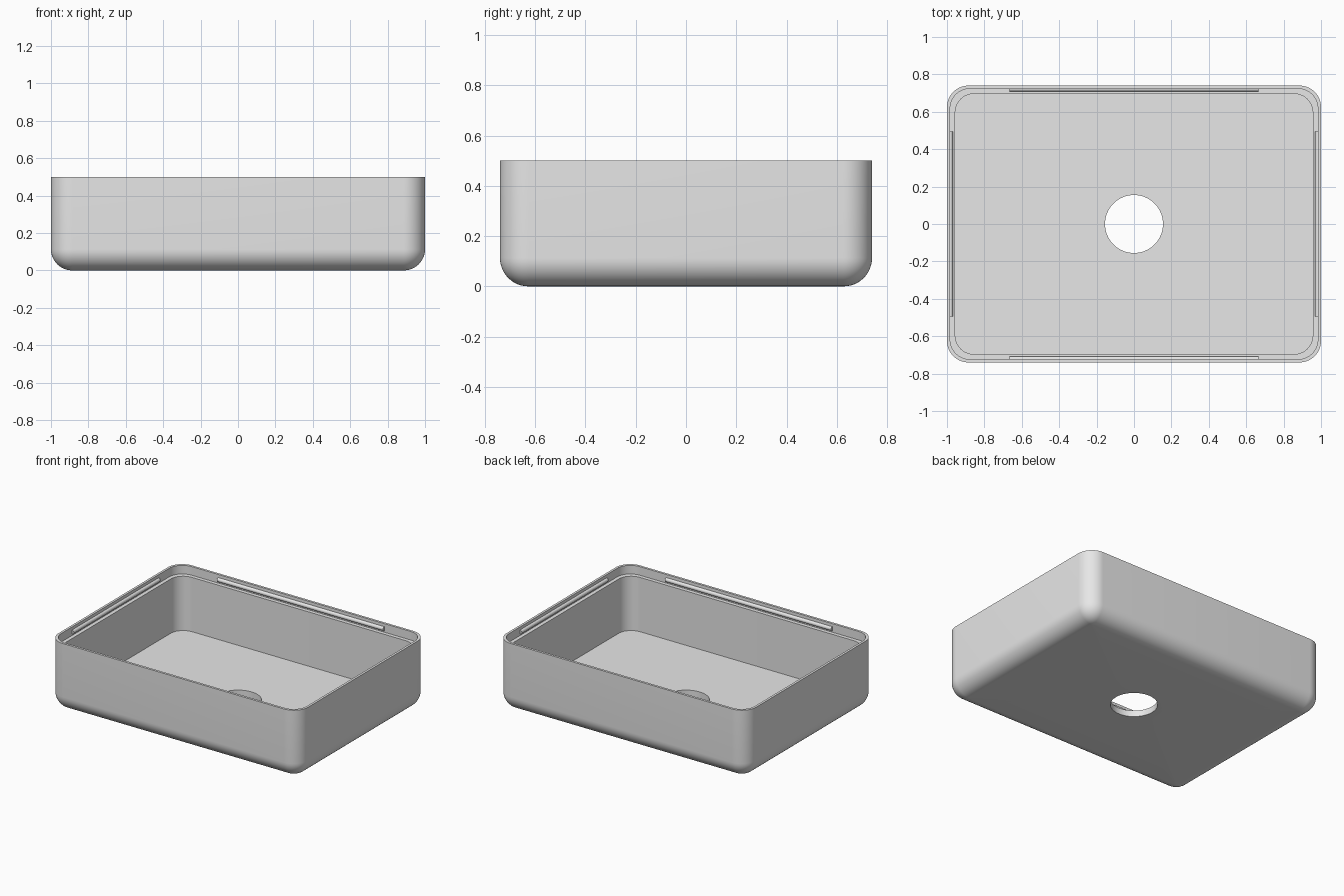
import bpy, bmesh
from math import sin, cos, pi

cube = bpy.data.objects.get("Cube")
if cube:
    bpy.data.objects.remove(cube, do_unlink=True)

HX, HY, HEIGHT = 1.0, 0.74, 0.5      # outer half sizes and height
CORNER, FILLET = 0.115, 0.113        # vertical corner and bottom edge radii
LIP, WALL = 0.017, 0.044             # rim and wall thickness
LEDGE_Z, FLOOR_Z = 0.438, 0.045
HOLE_R = 0.155
STEPS = 14                           # segments per rounded corner
COUNT = 4 * (STEPS + 1)

grey = bpy.data.materials.new("plain grey")
grey.use_nodes = True
grey.diffuse_color = (0.8, 0.8, 0.8, 1)
grey.node_tree.nodes["Principled BSDF"].inputs["Base Color"].default_value = (0.8, 0.8, 0.8, 1)


def rounded_ring(inset, radius, z):
    """Rounded rectangle, inset from the outer walls."""
    pts = []
    for q, (sx, sy) in enumerate([(1, 1), (-1, 1), (-1, -1), (1, -1)]):
        cx, cy = sx * (HX - inset - radius), sy * (HY - inset - radius)
        for j in range(STEPS + 1):
            a = (q + j / STEPS) * pi / 2
            pts.append((cx + radius * cos(a), cy + radius * sin(a), z))
    return pts


def circle_ring(radius, z):
    angles = [(i + 0.5) / COUNT * 2 * pi for i in range(COUNT)]
    return [(radius * cos(a), radius * sin(a), z) for a in angles]


def finish(obj, angle=35):
    obj.data.materials.append(grey)
    bpy.ops.object.select_all(action='DESELECT')
    obj.select_set(True)
    bpy.context.view_layer.objects.active = obj
    bpy.ops.object.shade_smooth_by_angle(angle=angle * pi / 180)


# Tray: rings run from the drain hole, under the base, up the outside and back inside
rings = [circle_ring(HOLE_R, 0)]
for i in range(13):
    a = i / 12 * pi / 2
    inset = FILLET * (1 - sin(a))
    rings.append(rounded_ring(inset, CORNER - inset, FILLET * (1 - cos(a))))
rings += [
    rounded_ring(0, CORNER, HEIGHT),
    rounded_ring(LIP, 0.105, HEIGHT),
    rounded_ring(LIP, 0.105, LEDGE_Z),
    rounded_ring(WALL, 0.1, LEDGE_Z),
    rounded_ring(WALL, 0.1, FLOOR_Z),
    circle_ring(HOLE_R, FLOOR_Z),
]
bm = bmesh.new()
loops = [[bm.verts.new(p) for p in ring] for ring in rings]
for k, low in enumerate(loops):
    high = loops[(k + 1) % len(loops)]
    for i in range(COUNT):
        j = (i + 1) % COUNT
        bm.faces.new((low[i], low[j], high[j], high[i]))
bmesh.ops.recalc_face_normals(bm, faces=bm.faces)
mesh = bpy.data.meshes.new("tray_body")
bm.to_mesh(mesh)
bm.free()
tray = bpy.data.objects.new("tray_body", mesh)
bpy.context.collection.objects.link(tray)
finish(tray)


# Snap ridges: half-sunk rods along the inside of the lip
def snap_ridge(name, x, y, length, along_x):
    turn = (0, pi / 2, 0) if along_x else (pi / 2, 0, 0)
    bpy.ops.mesh.primitive_cylinder_add(vertices=20, radius=0.015, depth=length,
                                        location=(x, y, 0.463), rotation=turn)
    ridge = bpy.context.object
    ridge.name = name
    finish(ridge)


for side, label_x, label_y in ((1, "left", "back"), (-1, "right", "front")):
    snap_ridge(label_y + "_snap_ridge", 0, side * (HY - LIP), 1.33, True)
    snap_ridge(label_x + "_snap_ridge", side * (HX - LIP), 0, 0.99, False)
